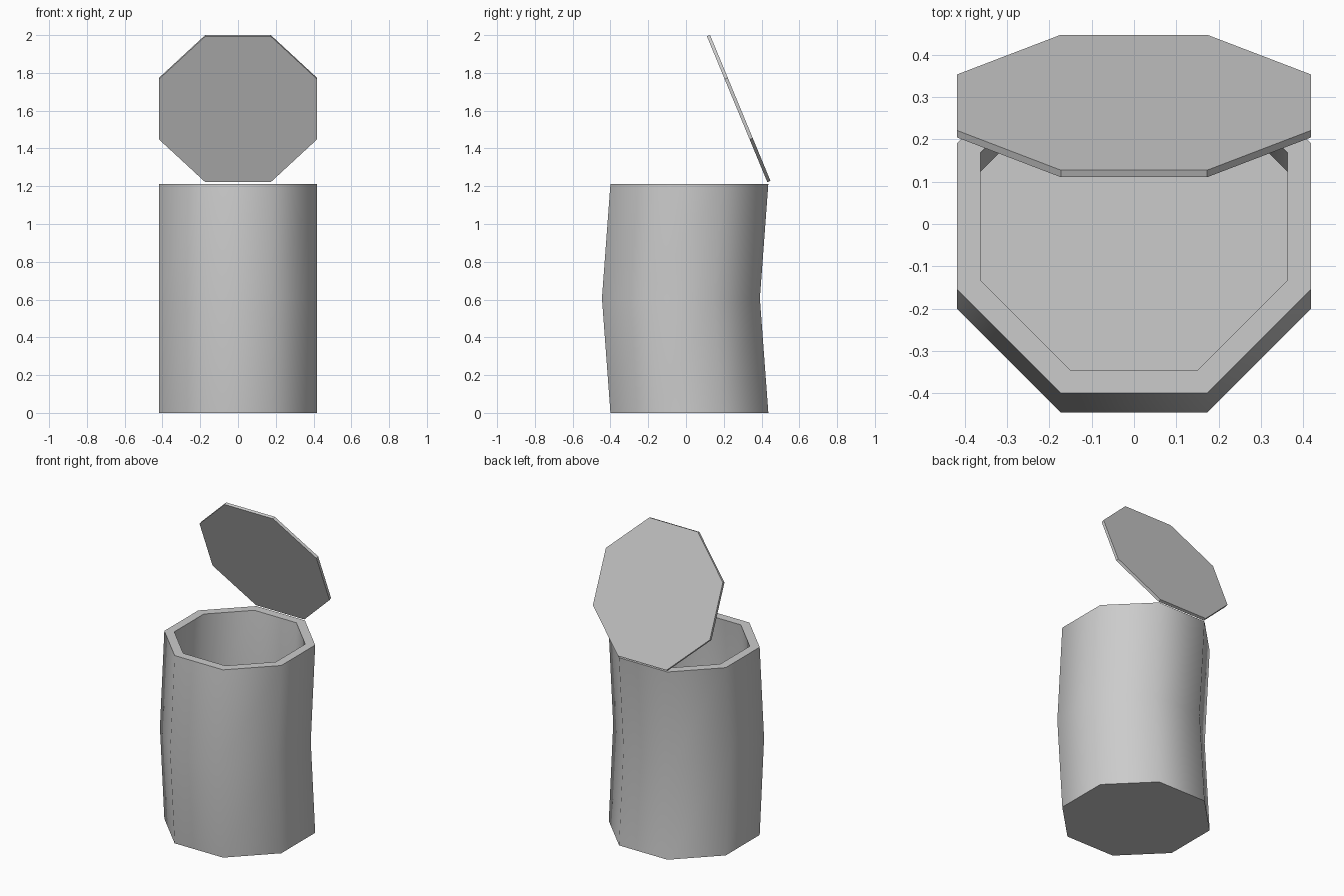
import bpy, bmesh, math
from mathutils import Vector

cube = bpy.data.objects.get("Cube")
if cube:
    bpy.data.objects.remove(cube, do_unlink=True)

SIDES = 8
HEIGHT = 1.213
MID = HEIGHT / 2
CENTRE_Y = 0.018
BEND = 0.045          # forward shift at mid height
OUTER, INNER = 0.418, 0.363
FLOOR = 0.05

grey = bpy.data.materials.new("grey metal")
colour = (0.6, 0.6, 0.6, 1)
grey.diffuse_color = colour
grey.use_nodes = True
grey.node_tree.nodes["Principled BSDF"].inputs["Base Color"].default_value = colour


def octagon(bm, apothem, y, z):
    """Ring of vertices with flat sides facing the axes."""
    r = apothem / math.cos(math.pi / SIDES)
    angles = [(i + 0.5) * math.tau / SIDES for i in range(SIDES)]
    return [bm.verts.new(Vector((r * math.cos(a), y + r * math.sin(a), z))) for a in angles]


def loft(name, sections, smooth_angle):
    """Skin octagon sections (apothem, y, z) into a closed solid."""
    bm = bmesh.new()
    rings = [octagon(bm, *s) for s in sections]
    for low, high in zip(rings, rings[1:]):
        for i in range(SIDES):
            j = (i + 1) % SIDES
            bm.faces.new((low[i], low[j], high[j], high[i]))
    bm.faces.new(rings[0][::-1])
    bm.faces.new(rings[-1])
    bmesh.ops.recalc_face_normals(bm, faces=bm.faces)
    mesh = bpy.data.meshes.new(name)
    bm.to_mesh(mesh)
    bm.free()
    mesh.materials.append(grey)
    obj = bpy.data.objects.new(name, mesh)
    bpy.context.collection.objects.link(obj)
    if smooth_angle:
        bpy.ops.object.select_all(action='DESELECT')
        obj.select_set(True)
        bpy.context.view_layer.objects.active = obj
        bpy.ops.object.shade_smooth_by_angle(angle=math.radians(smooth_angle))
    return obj


def section(apothem, z):
    """Body section, shifted forward along the bend."""
    shift = BEND * (1 - abs(z - MID) / MID)
    return apothem, CENTRE_Y - shift, z


# Hollow bent body: up the outside, over the rim, down to the floor
loft("can_body", [
    section(OUTER, 0), section(OUTER, MID), section(OUTER, HEIGHT),
    section(INNER, HEIGHT), section(INNER, MID), section(INNER, FLOOR),
], 60)

# Thin open lid, leaning forward over the back edge
lid = loft("lid", [(OUTER, 0, -0.009), (OUTER, 0, 0.009)], 0)
lid.rotation_euler.x = math.radians(-67.5)
lid.location = (0, 0.279, 1.611)
